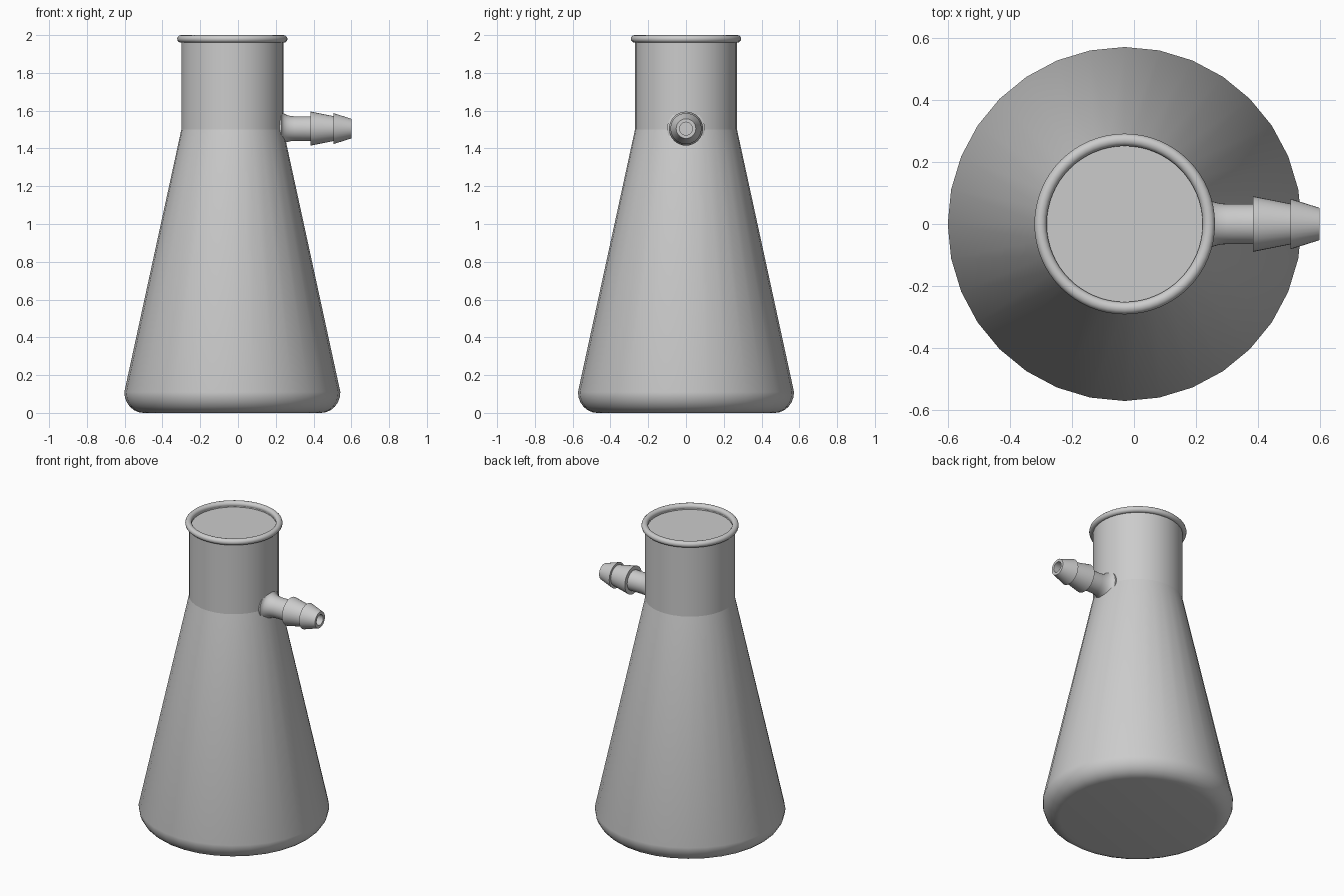
import bpy, bmesh
from math import cos, sin, pi, radians
from mathutils import Matrix

cube = bpy.data.objects.get("Cube")
if cube:
    bpy.data.objects.remove(cube)

grey = bpy.data.materials.new("plain grey")
grey.use_nodes = True
colour = (0.6, 0.6, 0.6, 1)
grey.diffuse_color = colour
grey.node_tree.nodes["Principled BSDF"].inputs["Base Color"].default_value = colour

AXIS_X = -0.03      # flask axis
SPOUT_Z = 1.505


def lathe(name, profile, sides, matrix, closed=False, angle=35):
    """Spin (radius, height) points round z; radius 0 closes an end."""
    bm = bmesh.new()
    rings = []
    for r, z in profile:
        count = 1 if r == 0 else sides
        rings.append([bm.verts.new((r * cos(2 * pi * i / sides),
                                    r * sin(2 * pi * i / sides), z))
                      for i in range(count)])
    pairs = list(zip(rings, rings[1:]))
    if closed:
        pairs.append((rings[-1], rings[0]))
    for a, b in pairs:
        for i in range(sides):
            j = (i + 1) % sides
            corners = [a[i % len(a)], a[j % len(a)], b[j % len(b)], b[i % len(b)]]
            bm.faces.new(list(dict.fromkeys(corners)))
    bmesh.ops.recalc_face_normals(bm, faces=bm.faces)
    mesh = bpy.data.meshes.new(name)
    bm.to_mesh(mesh)
    bm.free()
    mesh.materials.append(grey)
    obj = bpy.data.objects.new(name, mesh)
    obj.matrix_world = matrix
    bpy.context.collection.objects.link(obj)
    bpy.ops.object.select_all(action='DESELECT')
    obj.select_set(True)
    bpy.context.view_layer.objects.active = obj
    bpy.ops.object.shade_smooth_by_angle(angle=radians(angle))
    return obj


upright = Matrix.Translation((AXIS_X, 0, 0))

# Conical body with a rounded foot
foot = [(0.47 + 0.102 * sin(t * pi / 12), 0.11 * (1 - cos(t * pi / 12)))
        for t in range(7)]
lathe("flask_body", [(0, 0)] + foot + [(0.27, 1.5)], 32, upright)

# Straight neck, closed by a shallow recessed disc
lathe("flask_neck", [(0.27, 1.5), (0.27, 1.98), (0.255, 1.98), (0.255, 1.965), (0, 1.965)],
      32, upright)

# Rounded lip
lip = [(0.272 + 0.02 * cos(t * pi / 6), 1.98 + 0.02 * sin(t * pi / 6))
       for t in range(12)]
lathe("flask_lip", lip, 64, upright, closed=True, angle=60)

# Barbed side spout with flared root and bore, pointing to +x
flare = [(0.065 + 0.035 * (1 - sin(t * pi / 10)), 0.3 - 0.07 * cos(t * pi / 10))
         for t in range(6)]
barbs = [(0.065, 0.385), (0.09, 0.385), (0.066, 0.505), (0.082, 0.505),
         (0.052, 0.6), (0.034, 0.6), (0.034, 0.42), (0, 0.42)]
lathe("side_spout", [(0.1, 0.19)] + flare + barbs, 32,
      Matrix.Translation((0, 0, SPOUT_Z)) @ Matrix.Rotation(pi / 2, 4, 'Y'))
